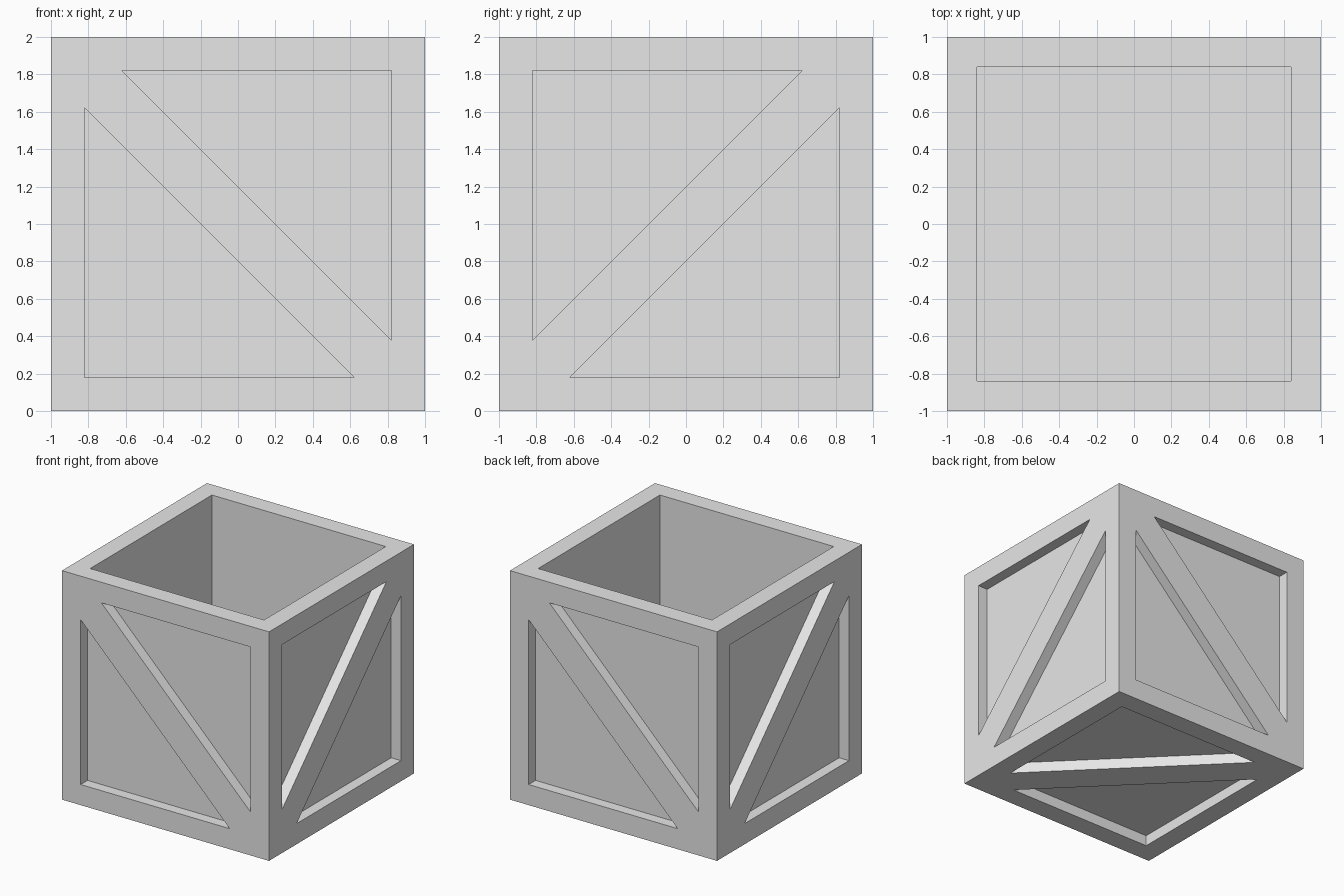
import bpy
import bmesh
from math import radians
from mathutils import Matrix, Vector

if "Cube" in bpy.data.objects:
    bpy.data.objects.remove(bpy.data.objects["Cube"], do_unlink=True)

BORDER = 0.82      # half width of the recessed area
TIP = 0.62         # where the diagonal brace meets the frame
PANEL = 0.905      # distance of the recessed panels from the centre
WELL = 0.84        # half width of the inside
FLOOR = 0.16       # height of the inside floor
LIFT = Matrix.Translation((0, 0, 1))

grey = bpy.data.materials.new("plain grey")
grey.use_nodes = True
grey.diffuse_color = (0.8, 0.8, 0.8, 1)
grey.node_tree.nodes["Principled BSDF"].inputs["Base Color"].default_value = grey.diffuse_color


def make_object(name, bm):
    bmesh.ops.recalc_face_normals(bm, faces=bm.faces)
    mesh = bpy.data.meshes.new(name)
    bm.to_mesh(mesh)
    bm.free()
    mesh.materials.append(grey)
    obj = bpy.data.objects.new(name, mesh)
    bpy.context.collection.objects.link(obj)
    return obj


def add_recess(bm, matrix, mirror, turn):
    """Triangular prism that sinks one half of a side panel."""
    corners = [(-BORDER, TIP), (-BORDER, -BORDER), (TIP, -BORDER)]
    rings = []
    for depth in (PANEL, 1.1):
        rings.append([bm.verts.new(matrix @ Vector((u * turn * mirror, v * turn, depth)))
                      for u, v in corners])
    low, high = rings
    bm.faces.new(low)
    bm.faces.new(high)
    for i in range(3):
        j = (i + 1) % 3
        bm.faces.new((low[i], low[j], high[j], high[i]))


# Solid crate block
bm = bmesh.new()
bmesh.ops.create_cube(bm, size=2, matrix=LIFT)
crate = make_object("crate", bm)

# Cutters: two triangles on each closed side, leaving a frame and a brace
bm = bmesh.new()
upright = Matrix.Rotation(radians(90), 4, "X")
sides = [(Matrix.Rotation(radians(90 * k), 4, "Z") @ upright, 1 if k % 2 == 0 else -1)
         for k in range(4)]
sides.append((Matrix.Rotation(radians(180), 4, "X"), -1))
for matrix, mirror in sides:
    for turn in (1, -1):
        add_recess(bm, LIFT @ matrix, mirror, turn)

# Cutter for the open inside
top = 2.2
bmesh.ops.create_cube(bm, size=1, matrix=Matrix.Translation((0, 0, (top + FLOOR) / 2))
                      @ Matrix.Diagonal((2 * WELL, 2 * WELL, top - FLOOR, 1)))
cutter = make_object("crate_cutter", bm)
cutter.hide_render = True

# Cut the crate and drop the helper
cut = crate.modifiers.new("recesses", "BOOLEAN")
cut.operation = "DIFFERENCE"
cut.solver = "EXACT"
cut.object = cutter
bpy.context.view_layer.objects.active = crate
bpy.ops.object.modifier_apply(modifier=cut.name)
bpy.data.objects.remove(cutter, do_unlink=True)
